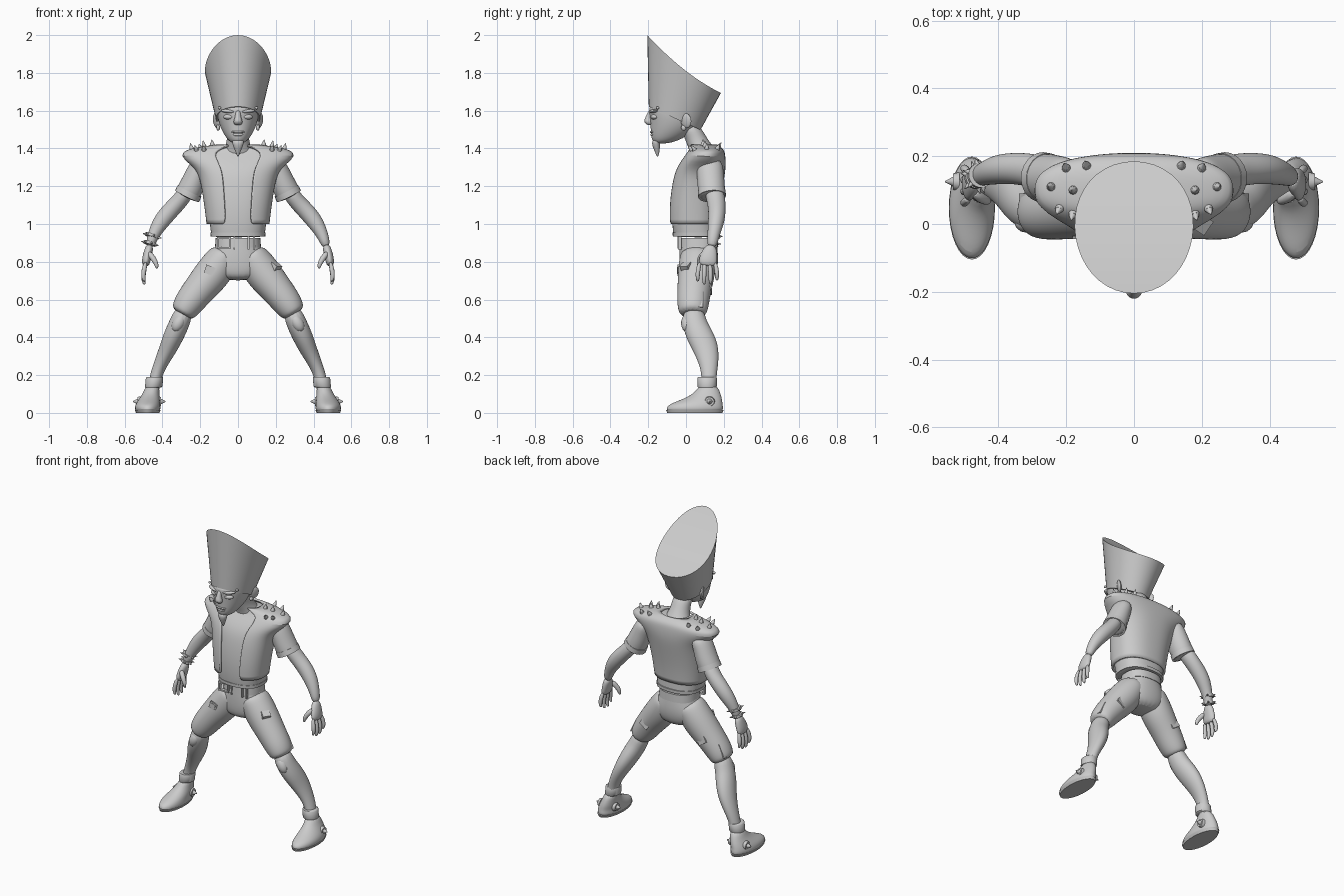
import bpy, bmesh
from math import sin, cos, pi
from mathutils import Vector, Euler

cube = bpy.data.objects.get("Cube")
if cube:
    bpy.data.objects.remove(cube)

grey = bpy.data.materials.new("clay_grey")
grey.use_nodes = True
grey.diffuse_color = (0.6, 0.6, 0.6, 1)
grey.node_tree.nodes["Principled BSDF"].inputs["Base Color"].default_value = (0.6, 0.6, 0.6, 1)
parts = []


def finish(name, bm, subsurf=0):
    bmesh.ops.recalc_face_normals(bm, faces=bm.faces[:])
    mesh = bpy.data.meshes.new(name)
    bm.to_mesh(mesh)
    bm.free()
    mesh.materials.append(grey)
    obj = bpy.data.objects.new(name, mesh)
    bpy.context.collection.objects.link(obj)
    if subsurf:
        mod = obj.modifiers.new("smooth", "SUBSURF")
        mod.levels = mod.render_levels = subsurf
    parts.append(obj)
    return obj


def spow(value, power):
    return abs(value) ** power * (1 if value >= 0 else -1)


def loft(name, rings, side=1, tilt=False, n=16, box=2.0, gap=0, caps=True, subsurf=2):
    """Skin rings of (x, y, z, half width, half depth); tilt squares them to the path."""
    bm = bmesh.new()
    centres = [Vector((side * r[0], r[1], r[2])) for r in rings]
    rows = []
    for k, ring in enumerate(rings):
        along = Vector((0, 0, 1))
        if tilt:
            along = (centres[min(k + 1, len(rings) - 1)] - centres[max(k - 1, 0)]).normalized()
        depth = Vector((0, 1, 0))
        depth = (depth - along * depth.dot(along)).normalized()
        across = depth.cross(along)
        row = []
        for i in range(n):
            a = 2 * pi * i / n
            row.append(bm.verts.new(centres[k] + across * ring[3] * spow(sin(a), 2 / box)
                                    - depth * ring[4] * spow(cos(a), 2 / box)))
        rows.append(row)
    for low, high in zip(rows, rows[1:]):
        for i in range(gap, n - gap):
            j = (i + 1) % n
            bm.faces.new((low[i], low[j], high[j], high[i]))
    if caps:
        bm.faces.new(rows[0])
        bm.faces.new(rows[-1])
    bmesh.ops.delete(bm, geom=[v for v in bm.verts if not v.link_faces], context="VERTS")
    return finish(name, bm, subsurf)


def ball(name, loc, size, rot=(0, 0, 0)):
    bm = bmesh.new()
    bmesh.ops.create_uvsphere(bm, u_segments=16, v_segments=10, radius=1)
    turn = Euler(rot).to_matrix()
    for v in bm.verts:
        v.co = turn @ (v.co * Vector(size)) + Vector(loc)
    return finish(name, bm)


def peg(name, loc, direction, r1, r2, height, n=12):
    """Cylinder or cone whose base sits at loc."""
    bm = bmesh.new()
    bmesh.ops.create_cone(bm, cap_ends=True, segments=n, radius1=r1, radius2=r2, depth=height)
    quat = Vector(direction).to_track_quat("Z", "Y")
    for v in bm.verts:
        v.co = quat @ (v.co + Vector((0, 0, height / 2))) + Vector(loc)
    return finish(name, bm)


def block(name, loc, size, rot=(0, 0, 0)):
    bm = bmesh.new()
    bmesh.ops.create_cube(bm, size=1)
    turn = Euler(rot).to_matrix()
    for v in bm.verts:
        v.co = turn @ (v.co * Vector(size)) + Vector(loc)
    return finish(name, bm)


# Tall hair with a slanted, slightly dished top
bm = bmesh.new()
N, STEPS = 40, 5
rows = []
for k in range(STEPS + 1):
    row = []
    for i in range(N):
        a = 2 * pi * i / N
        base = Vector((0.117 * sin(a), -0.06 - 0.137 * cos(a), 0))
        base.z = 1.56 - 0.45 * (base.y + 0.06)
        top = Vector((0.175 * sin(a), -0.01 - 0.195 * cos(a), 0))
        top.x *= 1 + 0.08 * cos(a) * (cos(a) - 1) * 0.5
        top.z = 1.81 - 0.77 * top.y + 0.76 * top.y ** 2
        row.append(bm.verts.new(base.lerp(top, k / STEPS)))
    rows.append(row)
for low, high in zip(rows, rows[1:]):
    for i in range(N):
        j = (i + 1) % N
        bm.faces.new((low[i], low[j], high[j], high[i]))
for i in range(N // 2):  # strips across the top follow the dish
    quad = [rows[-1][i], rows[-1][i + 1], rows[-1][N - i - 1], rows[-1][(N - i) % N]]
    bm.faces.new(list(dict.fromkeys(quad)))
bm.faces.new(rows[0])
finish("hair", bm)

# Head, face and neck
loft("head", [(0, -.13, 1.425, .03, .035), (0, -.1, 1.45, .06, .085), (0, -.07, 1.5, .09, .118),
              (0, -.06, 1.55, .107, .132), (0, -.063, 1.6, .116, .135), (0, -.07, 1.64, .11, .125)], n=20)
loft("neck", [(0, .11, 1.34, .12, .085), (0, .095, 1.38, .085, .075), (0, .07, 1.42, .064, .066),
              (0, .045, 1.47, .057, .058), (0, .01, 1.53, .06, .06)])
loft("nose", [(0, -.185, 1.605, .014, .014), (0, -.197, 1.565, .015, .018),
              (0, -.2, 1.542, .028, .026), (0, -.192, 1.522, .018, .014)], n=12)
loft("goatee", [(0, -.155, 1.45, .034, .02), (0, -.16, 1.425, .032, .024),
                (0, -.153, 1.385, .015, .014), (0, -.15, 1.355, .003, .003)], n=12)
ball("upper_lip", (0, -.176, 1.488), (.036, .014, .008))
ball("lower_lip", (0, -.174, 1.473), (.03, .014, .009))

# Shirt, open vest and belt
torso = [(0, .04, 1.0, .16, .125), (0, .043, 1.1, .172, .13), (0, .06, 1.22, .19, .132),
         (0, .078, 1.3, .215, .127), (0, .102, 1.367, .315, .1), (0, .108, 1.395, .25, .085),
         (0, .092, 1.415, .1, .068)]
vest = loft("vest", torso, n=36, box=2.4, gap=2, caps=False)
rim = vest.modifiers.new("thickness", "SOLIDIFY")
rim.thickness, rim.offset = 0.014, 0
loft("shirt", [(0, .05, .93, .14, .115), (0, .05, .94, .142, .116), (0, .045, .99, .148, .118)]
     + [(x, y, z - .004, rx - .012, ry - .012) for x, y, z, rx, ry in torso[1:]], n=36, box=2.4)
loft("shirt_hem", [(0, .05, .935, .145, .12), (0, .05, .955, .146, .121)], n=36, box=2.4, subsurf=0)
loft("belt", [(0, .065, .875, .122, .104), (0, .065, .925, .118, .102)], n=36, box=2.4, subsurf=0)
for dx in (-1, 1):
    block("buckle_side", (-.075 + dx * .032, -.036, .9), (.01, .02, .06))
    block("buckle_bar", (-.075, -.036, .9 + dx * .026), (.07, .02, .01))
for x in (.055, .085, -.02):
    block("belt_loop", (x, -.034, .9), (.01, .018, .07))
loft("pants_seat", [(0, .065, .93, .112, .097), (0, .065, .88, .12, .1), (0, .068, .82, .15, .105),
                    (0, .066, .75, .15, .1), (0, .06, .7, .08, .075)], n=24, box=2.3)

bpy.context.view_layer.update()
solid_vest = vest.evaluated_get(bpy.context.evaluated_depsgraph_get())
studs = [(.14, .172), (.2, .165), (.245, .11), (.18, .1), (.135, .09), (.22, .045), (.18, .03)]

for side, word in ((1, "left_"), (-1, "right_")):
    # Face sides
    ball(word + "eyelid", (side * .05, -.168, 1.567), (.03, .018, .014), (0, 0, side * .3))
    ball(word + "brow", (side * .052, -.17, 1.597), (.042, .022, .01), (0, side * -.1, side * .3))
    ball(word + "ear", (side * .115, 0, 1.547), (.011, .032, .04), (0, side * .15, side * -.5))
    ball(word + "ear_lobe", (side * .105, -.012, 1.51), (.01, .014, .016))
    ball(word + "brow_stud", (side * .098, -.15, 1.615), (.008, .008, .008))

    # Shoulder spikes sit on the vest
    for x, y in studs:
        hit, point, normal, _ = solid_vest.ray_cast(Vector((side * x, y, 1.46)), Vector((0, 0, -1)))
        if hit:
            peg(word + "shoulder_stud", point - normal * .004, normal, .014, .011, .012)
            peg(word + "shoulder_spike", point + normal * .007, normal, .011, .001, .024)

    # Sleeve, arm and hand
    loft(word + "sleeve", [(.185, .125, 1.34, .05, .07), (.215, .128, 1.275, .06, .072),
                           (.24, .133, 1.21, .066, .074), (.268, .137, 1.155, .069, .072),
                           (.275, .138, 1.142, .06, .064)], side, True)
    loft(word + "sleeve_cuff", [(.256, .136, 1.175, .069, .073), (.27, .138, 1.147, .071, .074)],
         side, True, n=24, subsurf=0)
    loft(word + "arm", [(.26, .145, 1.19, .044, .052), (.305, .16, 1.125, .044, .05),
                        (.36, .165, 1.07, .047, .047), (.41, .16, 1.01, .045, .044),
                        (.45, .145, .94, .031, .032), (.469, .135, .875, .023, .027)], side, True)
    loft(word + "palm", [(.466, .136, .89, .02, .025), (.476, .125, .85, .024, .042),
                         (.486, .116, .81, .024, .05), (.49, .114, .775, .018, .046)], side, True)
    for f in range(4):
        y = .074 + f * .026
        drop = (.09, .108, .105, .085)[f]
        spread = (f - 1.5) * .008
        loft(word + "finger", [(.488, y, .8, .012, .012), (.5, y + spread, .785 - drop * .4, .014, .013),
                               (.502, y + spread, .785 - drop * .75, .012, .012),
                               (.494, y + spread, .785 - drop, .007, .007)], side, True, n=8)
    loft(word + "thumb", [(.475, .095, .85, .016, .016), (.45, .075, .82, .017, .017),
                          (.432, .068, .79, .014, .014), (.428, .066, .763, .007, .007)], side, True, n=8)

    # Trouser leg with rolled end, lower leg and knee pad
    loft(word + "thigh", [(.06, .065, .86, .07, .09), (.085, .062, .81, .092, .1), (.135, .055, .735, .1, .1),
                          (.2, .045, .66, .088, .092), (.255, .038, .59, .082, .087),
                          (.285, .036, .545, .072, .08), (.3, .035, .52, .056, .066)], side, True)
    loft(word + "calf", [(.28, .035, .55, .05, .06), (.312, .045, .47, .055, .066), (.34, .073, .41, .055, .073),
                         (.37, .107, .34, .048, .07), (.41, .122, .26, .036, .052),
                         (.438, .122, .19, .032, .038), (.45, .12, .1, .034, .042)], side, True)
    ball(word + "knee_pad", (side * .315, .004, .475), (.032, .03, .05), (0, side * -.5, 0))
    block(word + "thigh_strap", (side * .316, .065, .6), (.008, .05, .09), (0, side * -.45, 0))
    block(word + "back_patch", (side * .2, .13, .665), (.06, .008, .06), (.15, side * -.6, 0))

    # Shoe, ankle cuff and ankle spikes
    loft(word + "shoe", [(.478, .045, .002, .06, .14), (.478, .047, .02, .07, .154), (.478, .05, .045, .066, .145),
                         (.47, .085, .07, .057, .108), (.46, .115, .105, .043, .068),
                         (.45, .118, .15, .036, .046)], side, n=20)
    loft(word + "sole", [(.478, .047, 0, .062, .146), (.478, .047, .014, .068, .152)], side, n=32, subsurf=0)
    loft(word + "ankle_cuff", [(.449, .112, .135, .042, .048), (.446, .112, .14, .046, .051),
                               (.442, .112, .185, .046, .051), (.44, .112, .19, .042, .048)],
         side, n=24, subsurf=0)
    for out in (-1, 1):
        way = (out * side, 0, 0)
        x = side * (.47 + out * .045)
        peg(word + "ankle_disc", (x, .125, .06), way, .028, .024, .018, 20)
        peg(word + "ankle_spike", (x + out * side * .017, .125, .06), way, .015, .002, .025)

# Trouser patches
block("right_thigh_patch", (-.15, -.04, .755), (.05, .008, .045), (0, .35, 0))
block("right_patch_frame", (-.15, -.042, .755), (.032, .009, .028), (0, .35, 0))
block("left_thigh_patch", (.2, .0, .775), (.04, .05, .03), (0, .6, -.6))

# Spiked bracelets on the right wrist
down = Vector((-.3, -.15, -1)).normalized()
around = down.orthogonal().normalized()
for centre, radius in ((Vector((-.452, .144, .945)), .037), (Vector((-.464, .138, .905)), .033)):
    peg("bracelet", centre, down, radius, radius, .016, 20)
    for i in range(6):
        a = 2 * pi * i / 6
        way = around * cos(a) + down.cross(around) * sin(a)
        peg("bracelet_spike", centre + down * .008 + way * (radius - .003), way, .008, .001, .02, 8)

# Smooth shading with sharp creases kept
bpy.ops.object.select_all(action="DESELECT")
for obj in parts:
    obj.select_set(True)
bpy.context.view_layer.objects.active = parts[0]
bpy.ops.object.shade_smooth_by_angle(angle=0.8)
